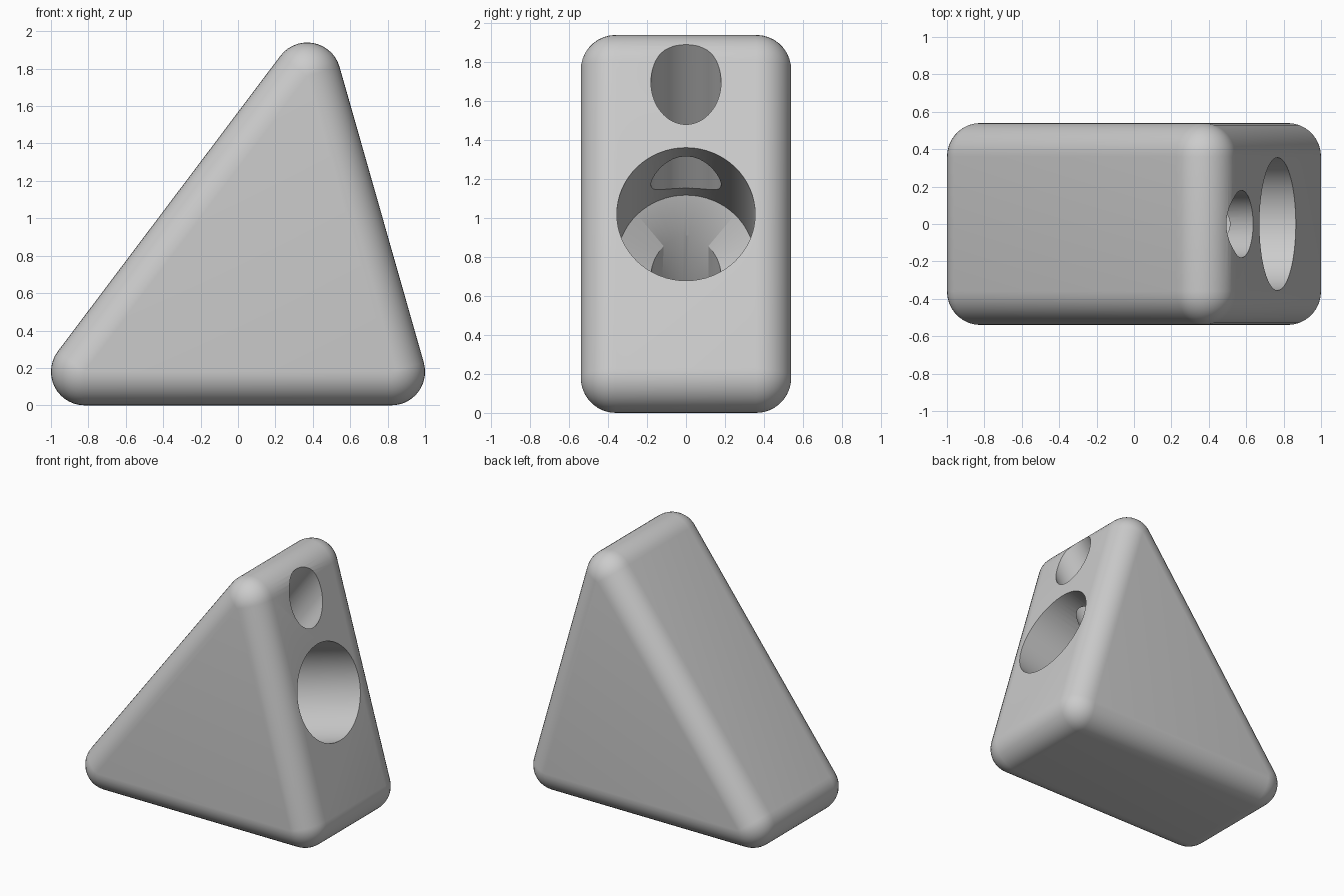
import bpy, bmesh, math
from mathutils import Vector

if "Cube" in bpy.data.objects:
    bpy.data.objects.remove(bpy.data.objects["Cube"])

R = 0.18                      # edge rounding radius
HALF = 0.36                   # half depth before rounding
CORNERS = [(-0.82, 0.18), (0.82, 0.18), (0.37, 1.76)]
ARC, LAT = 14, 9              # rounding steps across corners and edges

grey = bpy.data.materials.new("light grey")
grey.diffuse_color = (0.6, 0.6, 0.6, 1)
grey.use_nodes = True
grey.node_tree.nodes["Principled BSDF"].inputs["Base Color"].default_value = grey.diffuse_color


def finish(bm, name):
    bmesh.ops.recalc_face_normals(bm, faces=bm.faces)
    mesh = bpy.data.meshes.new(name)
    bm.to_mesh(mesh)
    bm.free()
    ob = bpy.data.objects.new(name, mesh)
    ob.data.materials.append(grey)
    bpy.context.collection.objects.link(ob)
    return ob


def corner_arcs():
    """Corner centre and outward angle for each point round the triangle."""
    normals = []
    for i in range(3):
        a, b = CORNERS[i], CORNERS[(i + 1) % 3]
        normals.append(math.atan2(a[0] - b[0], b[1] - a[1]))
    pts = []
    for i in range(3):
        start = normals[i - 1]
        sweep = (normals[i] - start) % (2 * math.pi)
        pts += [(CORNERS[i], start + sweep * k / ARC) for k in range(ARC + 1)]
    return pts


def rounded_wedge():
    """Stack of offset triangle rings, rounded towards both end faces."""
    bm = bmesh.new()
    lats = [math.pi / 2 * k / LAT for k in range(LAT + 1)]
    stack = [(-HALF, -a) for a in reversed(lats)] + [(HALF, a) for a in lats]
    rings = []
    for y, a in stack:
        r = R * math.cos(a)
        rings.append([bm.verts.new((c[0] + r * math.cos(t), y + R * math.sin(a),
                                    c[1] + r * math.sin(t)))
                      for c, t in corner_arcs()])
    n = len(rings[0])
    for lo, hi in zip(rings, rings[1:]):
        for i in range(n):
            j = (i + 1) % n
            bm.faces.new((lo[i], lo[j], hi[j], hi[i]))
    bmesh.ops.remove_doubles(bm, verts=bm.verts, dist=1e-5)
    bmesh.ops.holes_fill(bm, edges=[e for e in bm.edges if e.is_boundary])
    return finish(bm, "wedge_body")


def drill(name, mouth, direction, radius, depth, lead=0.3, seg=64):
    """Cylinder with a drill point cone, starting outside the surface."""
    bm = bmesh.new()
    d = Vector(direction).normalized()
    m, side, up = Vector(mouth), Vector((0, 1, 0)), d.cross(Vector((0, 1, 0)))
    rings = []
    for along in (-lead, depth):
        rings.append([bm.verts.new(m + d * along + radius * (
            side * math.cos(2 * math.pi * k / seg) + up * math.sin(2 * math.pi * k / seg)))
            for k in range(seg)])
    tip = bm.verts.new(m + d * (depth + radius * 0.6))
    bm.faces.new(rings[0])
    for i in range(seg):
        j = (i + 1) % seg
        bm.faces.new((rings[0][i], rings[0][j], rings[1][j], rings[1][i]))
        bm.faces.new((rings[1][i], rings[1][j], tip))
    ob = finish(bm, name)
    ob.hide_render = True
    return ob


body = rounded_wedge()

# Wide bore square to the steep face, narrow bore parallel to the long slope
cutters = [drill("wide_bore_cutter", (0.768, 0, 1.02), (-0.962, 0, -0.274), 0.355, 0.89),
           drill("narrow_bore_cutter", (0.565, 0, 1.685), (-0.6, 0, -0.8), 0.18, 1.48)]

bpy.context.view_layer.objects.active = body
body.select_set(True)
for cutter in cutters:
    mod = body.modifiers.new(cutter.name, 'BOOLEAN')
    mod.operation = 'DIFFERENCE'
    mod.solver = 'EXACT'
    mod.object = cutter
    bpy.ops.object.modifier_apply(modifier=mod.name)
for cutter in cutters:
    bpy.data.objects.remove(cutter)

bpy.ops.object.shade_smooth_by_angle(angle=math.radians(30))
